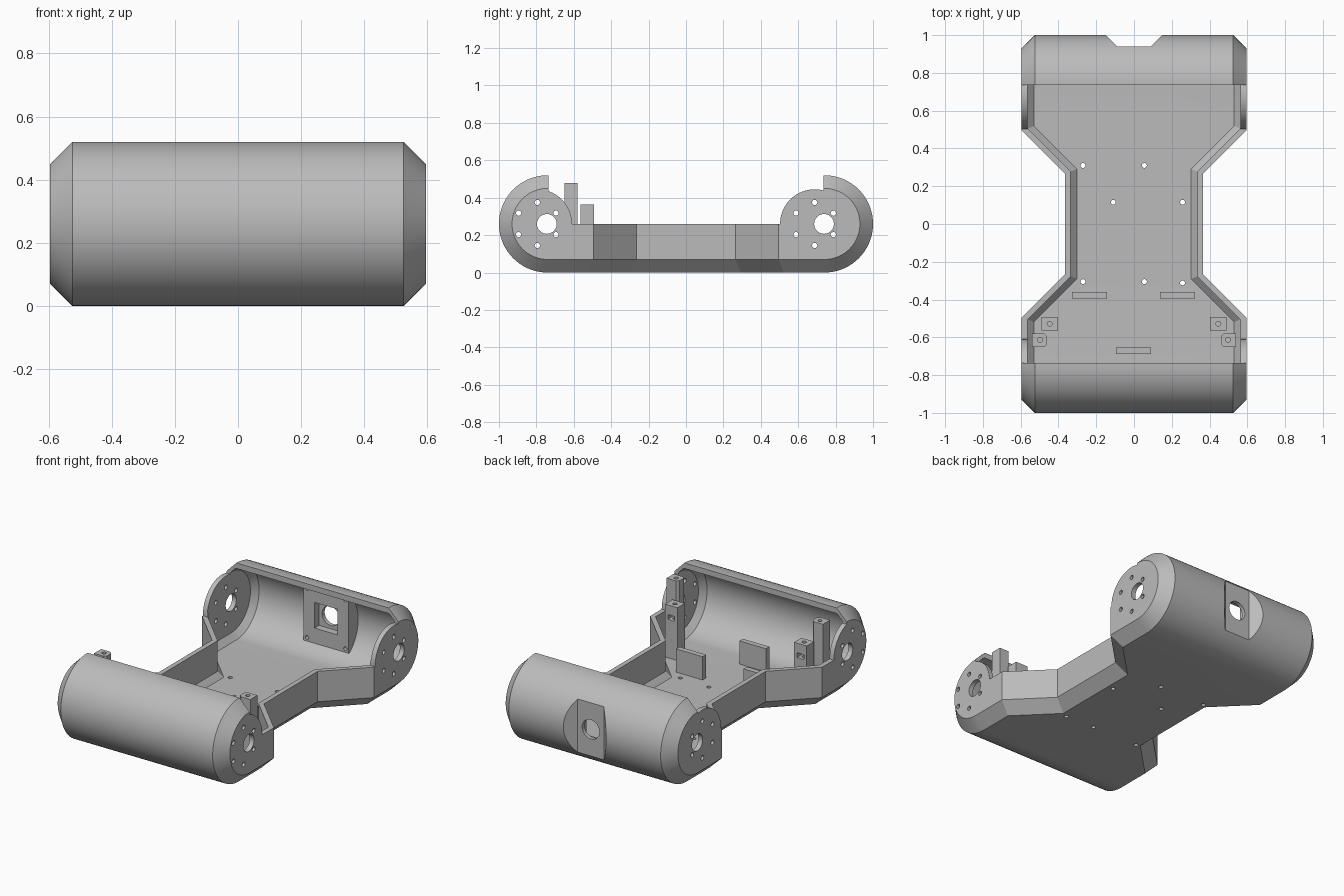
import bpy, bmesh, math
from mathutils import Matrix, Vector

cube = bpy.data.objects.get("Cube")
if cube:
    bpy.data.objects.remove(cube, do_unlink=True)

grey = bpy.data.materials.new("plain grey")
grey.use_nodes = True
GREY = (0.5, 0.5, 0.5, 1)
grey.diffuse_color = GREY
grey.node_tree.nodes["Principled BSDF"].inputs["Base Color"].default_value = GREY

AXIS_Y, AXIS_Z, RADIUS = 0.74, 0.26, 0.26
MOTORS = (-0.795, 0.688)          # off-centre motor faces, front and back


def finish(bm, name):
    bmesh.ops.recalc_face_normals(bm, faces=bm.faces)
    mesh = bpy.data.meshes.new(name)
    bm.to_mesh(mesh)
    bm.free()
    mesh.materials.append(grey)
    obj = bpy.data.objects.new(name, mesh)
    bpy.context.collection.objects.link(obj)
    return obj


def loft(name, rings):
    """Skin equal-length rings of points and cap both ends."""
    bm = bmesh.new()
    rows = [[bm.verts.new(p) for p in ring] for ring in rings]
    n = len(rows[0])
    for a, b in zip(rows, rows[1:]):
        for i in range(n):
            j = (i + 1) % n
            bm.faces.new((a[i], a[j], b[j], b[i]))
    bm.faces.new(rows[0])
    bm.faces.new(rows[-1])
    return finish(bm, name)


def box(name, x, y, z):
    ring = [(x[0], y[0]), (x[1], y[0]), (x[1], y[1]), (x[0], y[1])]
    return loft(name, [[(px, py, h) for px, py in ring] for h in z])


def cylinders(name, centres, axis, length):
    """One object of separate cylinders; centres are (position, radius)."""
    bm = bmesh.new()
    turn = Vector((0, 0, 1)).rotation_difference(Vector(axis)).to_matrix().to_4x4()
    for pos, r in centres:
        bmesh.ops.create_cone(bm, cap_ends=True, segments=64 if r > 0.1 else 24,
                              radius1=r, radius2=r, depth=length,
                              matrix=Matrix.Translation(pos) @ turn)
    return finish(bm, name)


def boolean(target, tool, operation="DIFFERENCE"):
    mod = target.modifiers.new("cut", "BOOLEAN")
    mod.operation, mod.solver, mod.object = operation, "EXACT", tool
    bpy.context.view_layer.objects.active = target
    bpy.ops.object.modifier_apply(modifier=mod.name)
    bpy.data.objects.remove(tool, do_unlink=True)


def stadium(name, r, half_width, chamfer):
    """Long rounded slab along y, chamfered at both x ends."""
    def ring(x, rad, n=36):
        pts = []
        for side in (1, -1):
            for i in range(n + 1):
                a = math.pi * (i / n - 0.5)
                pts.append((x, side * (AXIS_Y + rad * math.cos(a)),
                            AXIS_Z + side * rad * math.sin(a)))
        return pts
    inner = half_width - chamfer
    return loft(name, [ring(-half_width, r - chamfer), ring(-inner, r),
                       ring(inner, r), ring(half_width, r - chamfer)])


def waist(name, inset, chamfer, floor):
    """Narrow-waisted plan, chamfered where it meets the floor."""
    def ring(d, z):
        a, b, c = 0.365 - d, 0.265 + 0.414 * d, 1.1 + 1.414 * d
        quarter = [(a, -b), (a, b), (1.2, c), (-1.2, c)]
        return [(s * x, s * y, z) for s in (1, -1) for x, y in quarter]
    return loft(name, [ring(inset + chamfer + 0.01, floor - 0.01),
                       ring(inset, floor + chamfer), ring(inset, 1)])


# Chassis: outer shape
chassis = stadium("chassis_shell", RADIUS, 0.595, 0.07)
boolean(chassis, waist("outer_waist", 0, 0.07, 0), "INTERSECT")

# Hollow interior, leaving the sensor mount block inside the back wall
hollow = stadium("hollow", 0.225, 0.565, 0.035)
boolean(hollow, waist("inner_waist", 0.03, 0.033, 0.035), "INTERSECT")
boolean(hollow, box("mount_block", (-0.155, 0.155), (0.87, 1.2), (0.085, 0.435)))
boolean(chassis, hollow)

# Open top between the two drums, with round motor faces left standing
opening = box("opening", (-1, 1), (-0.735, 0.735), (AXIS_Z, 1))
boolean(opening, cylinders("motor_faces", [((0, y, AXIS_Z), 0.185) for y in MOTORS],
                           (1, 0, 0), 3))
boolean(chassis, opening)

# Flat recess in the back, square pocket and round window
recess = [(-0.245, 1.1), (-0.09, 0.94), (0.09, 0.94), (0.245, 1.1)]
boolean(chassis, loft("recess", [[(x, y, z) for x, y in recess] for z in (-0.1, 0.7)]))
boolean(chassis, box("pocket", (-0.08, 0.08), (0.8, 0.915), (0.18, 0.34)))
boolean(chassis, cylinders("window", [((0, 0.93, AXIS_Z), 0.06)], (0, 1, 0), 0.08))
boolean(chassis, cylinders("mount_screws",
                           [((sx * 0.132, 0.87, AXIS_Z + sz * 0.152), 0.012)
                            for sx in (-1, 1) for sz in (-1, 1)], (0, 1, 0), 0.05))

# Motor shaft and screw holes through both sides
holes = []
for y, shaft in zip(MOTORS, (-0.744, 0.738)):
    holes.append(((0, shaft, AXIS_Z), 0.053))
    for k in range(6):
        a = math.radians(90 + 60 * k)
        holes.append(((0, y + 0.115 * math.cos(a), AXIS_Z + 0.115 * math.sin(a)), 0.014))
boolean(chassis, cylinders("motor_holes", holes, (1, 0, 0), 3))

# Floor screw holes
spots = [(-0.27, 0.31), (0.055, 0.31), (-0.11, 0.115), (0.257, 0.115),
         (-0.27, -0.305), (0.055, -0.305), (0.257, -0.312)]
boolean(chassis, cylinders("floor_holes", [((x, y, 0), 0.013) for x, y in spots],
                           (0, 0, 1), 0.2))

# Upright tabs on the floor
for name, x, y in (("right_tab", -0.236, -0.378), ("left_tab", 0.23, -0.378),
                   ("front_tab", -0.003, -0.672)):
    box(name, (x - 0.092, x + 0.092), (y - 0.017, y + 0.017), (0.025, 0.18))

# Screw posts, mirrored left and right
for side, label in ((1, "left"), (-1, "right")):
    tall = [(0.54, -0.65), (0.54, -0.58), (0.475, -0.58), (0.46, -0.595),
            (0.46, -0.635), (0.475, -0.65)]
    post = loft(label + "_tall_post",
                [[(side * x, y, z) for x, y in tall] for z in (0.025, 0.48)])
    boolean(post, cylinders("bore", [((side * 0.497, -0.613, 0.48), 0.013)], (0, 0, 1), 0.2))
    x0, x1 = sorted((side * 0.403, side * 0.49))
    post = box(label + "_short_post", (x0, x1), (-0.565, -0.492), (0.025, 0.365))
    mid = (x0 + x1) / 2
    boolean(post, cylinders("bore", [((mid, -0.528, 0.365), 0.013)], (0, 0, 1), 0.2))
    boolean(post, box("nut_slot", (mid - 0.024, mid + 0.024), (-0.548, -0.4), (0.275, 0.305)))

# Smooth the drums and holes, keep edges crisp
bpy.ops.object.select_all(action="DESELECT")
chassis.select_set(True)
bpy.context.view_layer.objects.active = chassis
bpy.ops.object.shade_smooth_by_angle(angle=math.radians(25))
